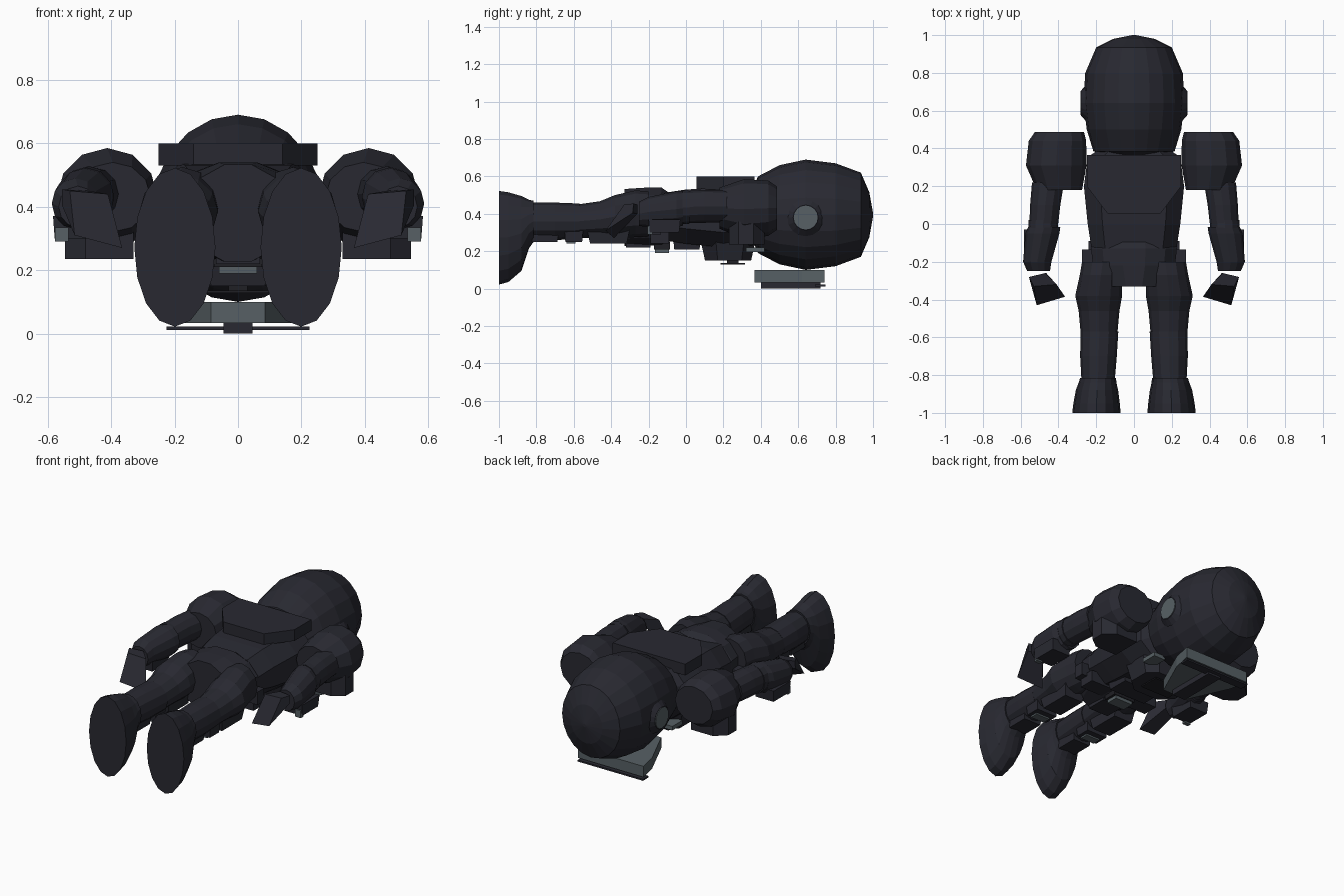
import bpy, bmesh, math


def mat(name, c):
    m = bpy.data.materials.new(name)
    m.diffuse_color = (*c, 1)
    return m


DARK = mat("charcoal", (0.0215, 0.022, 0.031))
BLACK = mat("near black", (0.014, 0.014, 0.018))
GREY = mat("slate grey", (0.095, 0.118, 0.13))


def finish(bm, name, m):
    bmesh.ops.remove_doubles(bm, verts=bm.verts, dist=1e-5)
    bmesh.ops.recalc_face_normals(bm, faces=bm.faces)
    me = bpy.data.meshes.new(name)
    bm.to_mesh(me)
    bm.free()
    me.materials.append(m)
    ob = bpy.data.objects.new(name, me)
    bpy.context.collection.objects.link(ob)
    return ob


def skin(name, rings, m):
    """Bridge equal-sized rings of points and cap both ends."""
    bm = bmesh.new()
    vs = [[bm.verts.new(p) for p in r] for r in rings]
    n = len(vs[0])
    for a, b in zip(vs, vs[1:]):
        for i in range(n):
            j = (i + 1) % n
            bm.faces.new((a[i], a[j], b[j], b[i]))
    bm.faces.new(vs[0])
    bm.faces.new(vs[-1])
    return finish(bm, name, m)


def loft(name, rings, n, m=DARK, s=1, turn=0.0):
    """Rings along y: (y, centre x, centre z, radius x, radius z)."""
    pts = []
    for y, cx, cz, rx, rz in rings:
        pts.append([(s * (cx + rx * math.cos(turn + math.tau * i / n)), y,
                     cz + rz * math.sin(turn + math.tau * i / n)) for i in range(n)])
    return skin(name, pts, m)


def prism(name, outline, z0, z1, m=DARK, k=1.0):
    """Plan outline extruded in z; k scales the lower face about its middle."""
    cy = (min(p[1] for p in outline) + max(p[1] for p in outline)) / 2
    cx = (min(p[0] for p in outline) + max(p[0] for p in outline)) / 2
    low = [(cx + (x - cx) * k, cy + (y - cy) * k, z0) for x, y in outline]
    return skin(name, [low, [(x, y, z1) for x, y in outline]], m)


def box(name, x0, x1, y0, y1, z0, z1, m=DARK, s=1, k=1.0):
    return prism(name, [(s * x0, y0), (s * x1, y0), (s * x1, y1), (s * x0, y1)], z0, z1, m, k)


def sym(half):
    """Complete a right-hand outline with its mirror image."""
    return half + [(-x, y) for x, y in reversed(half)]


# Helmet
loft("helmet", [(0.345, 0, 0.395, 0.08, 0.11), (0.385, 0, 0.395, 0.215, 0.205),
                (0.5, 0, 0.395, 0.25, 0.265), (0.64, 0, 0.395, 0.268, 0.295),
                (0.8, 0, 0.395, 0.258, 0.275), (0.935, 0, 0.395, 0.2, 0.225),
                (0.98, 0, 0.395, 0.11, 0.12), (1.0, 0, 0.395, 0.01, 0.01)], 20)

# Visor with a thin brow bar and a central block
prism("visor", sym([(0.085, 0.365), (0.2, 0.62), (0.225, 0.74)]), 0.033, 0.1, GREY)
box("brow_bar", -0.225, 0.225, 0.69, 0.745, 0.012, 0.022, DARK)
box("visor_block", -0.045, 0.045, 0.4, 0.72, 0.0, 0.035, DARK)

# Torso, flowing into the waist and pelvis
torso = []
for y, w, zt, zb in [(0.385, 0.2, 0.545, 0.25), (0.355, 0.245, 0.55, 0.23), (0.2, 0.265, 0.54, 0.22),
                     (0.0, 0.245, 0.53, 0.24), (-0.13, 0.225, 0.51, 0.26)]:
    torso.append([(w * 0.68, y, zt), (w, y, zt - 0.09), (w, y, zb + 0.08), (w * 0.6, y, zb),
                  (-w * 0.6, y, zb), (-w, y, zb + 0.08), (-w, y, zt - 0.09), (-w * 0.68, y, zt)])
skin("torso", torso, DARK)
loft("pelvis", [(-0.08, 0, 0.38, 0.22, 0.13), (-0.13, 0, 0.385, 0.235, 0.16),
                (-0.22, 0, 0.385, 0.225, 0.16), (-0.33, 0, 0.38, 0.165, 0.158)], 12,
     turn=math.pi / 12)

# Backpack
prism("backpack", sym([(0.14, 0.055), (0.25, 0.2), (0.25, 0.365)]), 0.53, 0.6)

# Chest and belly equipment
prism("chest_plate", sym([(0.1, 0.08), (0.19, 0.16), (0.19, 0.31), (0.12, 0.37)]),
      0.15, 0.25, DARK, 0.85)
box("chest_panel", -0.1, 0.1, 0.185, 0.315, 0.128, 0.136, BLACK)
box("chest_mount", -0.03, 0.03, 0.22, 0.28, 0.134, 0.16, BLACK)
box("belly_plate", -0.14, 0.14, -0.07, 0.08, 0.21, 0.28, DARK, k=0.9)
box("belt", -0.24, 0.24, -0.19, -0.09, 0.24, 0.31)
box("belt_buckle", -0.06, 0.06, -0.165, -0.09, 0.19, 0.215, GREY)
box("buckle_base", -0.075, 0.075, -0.17, -0.085, 0.21, 0.25, BLACK)
box("groin_plate", -0.07, 0.07, -0.32, -0.19, 0.22, 0.28)

for s, side in ((1, "right"), (-1, "left")):
    # Ear disc: a shallow dark bevel with a flush lighter cap
    for nm, r0, r1, x0, x1, m in (("ear_bevel", 0.1, 0.067, 0.25, 0.28, DARK),
                                  ("ear_cap", 0.064, 0.064, 0.24, 0.284, GREY)):
        skin(f"{side}_{nm}", [[(s * x, 0.64 + r * math.cos(math.tau * i / 16),
                                0.38 + r * math.sin(math.tau * i / 16)) for i in range(16)]
                              for x, r in ((x0, r0), (x1, r1))], m)
    box(f"{side}_collar_tab", 0.12, 0.2, 0.32, 0.42, 0.195, 0.22, GREY, s)

    # Shoulder and its chamfered guard
    loft(f"{side}_shoulder", [(0.487, 0.395, 0.43, 0.13, 0.115), (0.44, 0.405, 0.43, 0.152, 0.148),
                              (0.31, 0.412, 0.425, 0.16, 0.16), (0.18, 0.395, 0.43, 0.12, 0.11)],
         12, s=s)
    prism(f"{side}_shoulder_guard", [(s * x, y) for x, y in (
        (0.33, 0.23), (0.48, 0.23), (0.545, 0.28), (0.545, 0.36), (0.48, 0.42), (0.33, 0.42))],
        0.235, 0.36)

    # Arm
    loft(f"{side}_upper_arm", [(0.22, 0.455, 0.44, 0.085, 0.085), (0.1, 0.47, 0.44, 0.08, 0.088),
                               (-0.03, 0.48, 0.435, 0.075, 0.085)], 12, s=s)
    loft(f"{side}_elbow", [(0.02, 0.482, 0.435, 0.076, 0.088), (-0.02, 0.482, 0.435, 0.078, 0.09)], 12, s=s)
    loft(f"{side}_forearm", [(-0.015, 0.475, 0.43, 0.085, 0.093), (-0.05, 0.485, 0.425, 0.09, 0.096),
                             (-0.2, 0.512, 0.41, 0.075, 0.08), (-0.25, 0.505, 0.4, 0.06, 0.065)], 12, s=s)
    box(f"{side}_forearm_guard", 0.45, 0.583, -0.2, -0.03, 0.3, 0.37, DARK, s, 0.92)
    box(f"{side}_forearm_light", 0.535, 0.576, -0.205, -0.18, 0.29, 0.335, GREY, s)
    # Mitten hand, slim at the wrist and flaring to the fingers
    skin(f"{side}_hand", [[(s * x, y, z) for x, y, z in r] for r in (
        ((0.47, -0.26, 0.45), (0.555, -0.28, 0.455), (0.555, -0.285, 0.405), (0.465, -0.26, 0.4)),
        ((0.41, -0.32, 0.44), (0.53, -0.33, 0.45), (0.515, -0.43, 0.31), (0.365, -0.385, 0.27)))], DARK)

    # Leg
    loft(f"{side}_thigh", [(-0.2, 0.165, 0.4, 0.11, 0.12), (-0.27, 0.175, 0.4, 0.112, 0.125),
                           (-0.38, 0.187, 0.385, 0.124, 0.115), (-0.46, 0.185, 0.37, 0.108, 0.097),
                           (-0.58, 0.185, 0.36, 0.097, 0.09)], 12, s=s)
    loft(f"{side}_shin", [(-0.57, 0.183, 0.36, 0.1, 0.095), (-0.7, 0.188, 0.36, 0.097, 0.1),
                          (-0.83, 0.19, 0.36, 0.088, 0.1)], 12, s=s)
    box(f"{side}_hip_pouch", 0.2, 0.275, -0.2, -0.135, 0.29, 0.37, DARK, s)
    box(f"{side}_thigh_plate", 0.11, 0.26, -0.53, -0.3, 0.24, 0.32, DARK, s, 0.85)
    box(f"{side}_knee_pad", 0.11, 0.265, -0.65, -0.55, 0.25, 0.32, DARK, s, 0.9)
    box(f"{side}_knee_light", 0.14, 0.235, -0.64, -0.59, 0.24, 0.27, GREY, s)
    box(f"{side}_shin_plate", 0.12, 0.25, -0.83, -0.68, 0.25, 0.31, DARK, s, 0.9)
    # Boot with an oval sole
    loft(f"{side}_boot", [(-0.815, 0.19, 0.36, 0.095, 0.11), (-0.84, 0.193, 0.345, 0.1, 0.13),
                          (-0.88, 0.196, 0.295, 0.112, 0.2), (-0.95, 0.198, 0.275, 0.123, 0.24),
                          (-1.0, 0.199, 0.272, 0.128, 0.25)], 16, s=s)
